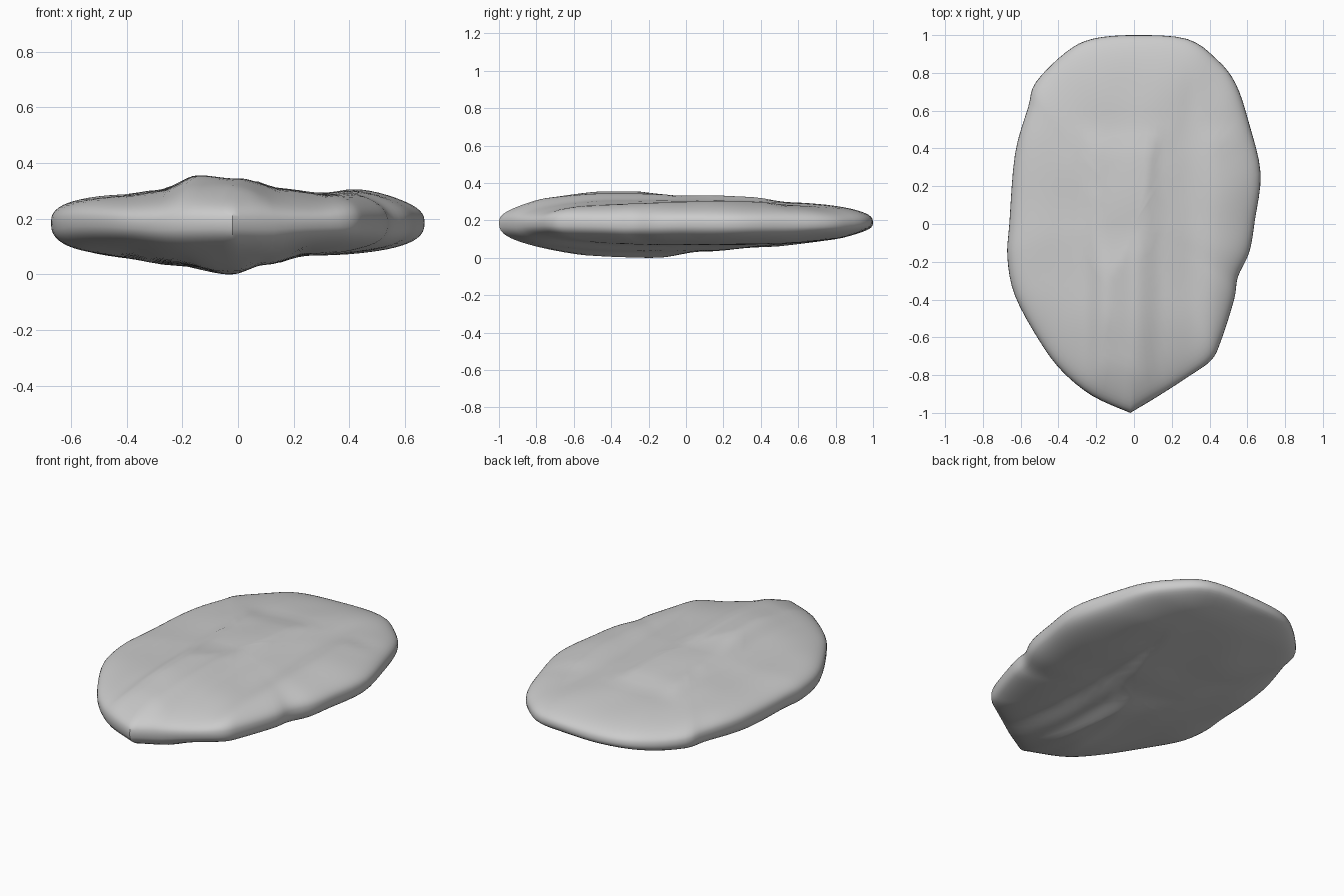
import bpy, bmesh, math
from mathutils import Vector, noise

cube = bpy.data.objects.get("Cube")
if cube:
    bpy.data.objects.remove(cube, do_unlink=True)

# Outline seen from above, starting at the pointed front
outline = [(-.02, -1), (.13, -.91), (.3, -.8), (.41, -.72), (.46, -.62), (.53, -.4),
           (.55, -.28), (.61, -.15), (.64, .02), (.67, .27), (.61, .53), (.54, .74),
           (.44, .87), (.28, .98), (0, 1), (-.22, .98), (-.36, .91), (-.52, .75),
           (-.56, .62), (-.63, .37), (-.66, 0), (-.67, -.18), (-.63, -.38),
           (-.5, -.62), (-.38, -.78), (-.22, -.91)]

# Upper and lower height limits, across and along the stone
top_x = [(-.7, .31), (-.4, .3), (-.28, .31), (-.14, .365), (0, .35), (.16, .31), (.3, .3), (.43, .32), (.7, .3)]
top_y = [(-1, .32), (-.7, .355), (-.35, .37), (0, .335), (.35, .33), (.55, .305), (1, .3)]
low_x = [(-.7, .05), (-.4, .055), (-.22, .035), (-.03, .0), (.1, .035), (.25, .07), (.7, .065)]
low_y = [(-1, .04), (-.5, .01), (-.18, 0), (.1, .04), (.4, .06), (.8, .08), (1, .1)]


def blend(table, t):
    for (a, u), (b, v) in zip(table, table[1:]):
        if t <= b:
            k = max(0, (t - a) / (b - a))
            return u + (v - u) * k * k * (3 - 2 * k)
    return table[-1][1]


def outline_point(i, k):
    """Smooth curve through the outline, keeping corners at the front tip."""
    n = len(outline)
    p = [Vector(outline[(i + j) % n]) for j in (-1, 0, 1, 2)]
    if i == 0:
        p[0] = p[1]
    if i == n - 1:
        p[3] = p[2]
    m, q = (p[2] - p[0]) / 2, (p[3] - p[1]) / 2
    return (p[1] * (2*k**3 - 3*k*k + 1) + m * (k**3 - 2*k*k + k)
            + p[2] * (3*k*k - 2*k**3) + q * (k**3 - k*k))


def surface(rim, r, side):
    """Point at radius fraction r on the upper (1) or lower (-1) surface."""
    x, y = rim * r
    middle = .19 + .012 * noise.noise(Vector((rim.x * 3, rim.y * 3, 5)))
    if side > 0:
        limit = min(blend(top_x, x), blend(top_y, y))
    else:
        limit = max(blend(low_x, x), blend(low_y, y))
    bulge = max(0, 1 - r ** 3.3) ** (1 / 2.6)
    lumps = noise.noise(Vector((x * 4, y * 3, side * 3))) * .012 * bulge * (1 - bulge * .3)
    return (x, y, middle + (limit - middle) * bulge + lumps)


# Pebble body: rings from the upper centre over the rim to the lower centre
STEPS, RINGS = 4, 22
rims = [outline_point(i, s / STEPS) for i in range(len(outline)) for s in range(STEPS)]
radii = [math.sin(math.pi / 2 * j / RINGS) for j in range(1, RINGS + 1)]
path = [(r, 1) for r in radii] + [(r, -1) for r in reversed(radii[:-1])]
bm = bmesh.new()
rings = [[bm.verts.new(surface(rim, r, side)) for rim in rims] for r, side in path]
n = len(rims)
for a, b in zip(rings, rings[1:]):
    for i in range(n):
        bm.faces.new((a[i], b[i], b[(i + 1) % n], a[(i + 1) % n]))
for ring, side in ((rings[0], 1), (rings[-1], -1)):
    centre = bm.verts.new(surface(Vector((0, 0)), 0, side))
    for i in range(n):
        bm.faces.new((centre, ring[i], ring[(i + 1) % n]))
bmesh.ops.recalc_face_normals(bm, faces=bm.faces)

# Rest the stone on the ground
lowest = min(v.co.z for v in bm.verts)
bmesh.ops.translate(bm, verts=bm.verts, vec=(0, 0, -lowest))

mesh = bpy.data.meshes.new("flat_stone")
bm.to_mesh(mesh)
bm.free()
stone = bpy.data.objects.new("flat_stone", mesh)
bpy.context.collection.objects.link(stone)

# Plain grey stone material
grey = bpy.data.materials.new("stone_grey")
grey.use_nodes = True
colour = (.6, .6, .6, 1)
grey.diffuse_color = colour
grey.node_tree.nodes["Principled BSDF"].inputs["Base Color"].default_value = colour
mesh.materials.append(grey)

# Smooth shading with the front crease kept sharp
bpy.context.view_layer.objects.active = stone
stone.select_set(True)
bpy.ops.object.shade_smooth_by_angle(angle=math.radians(40))
